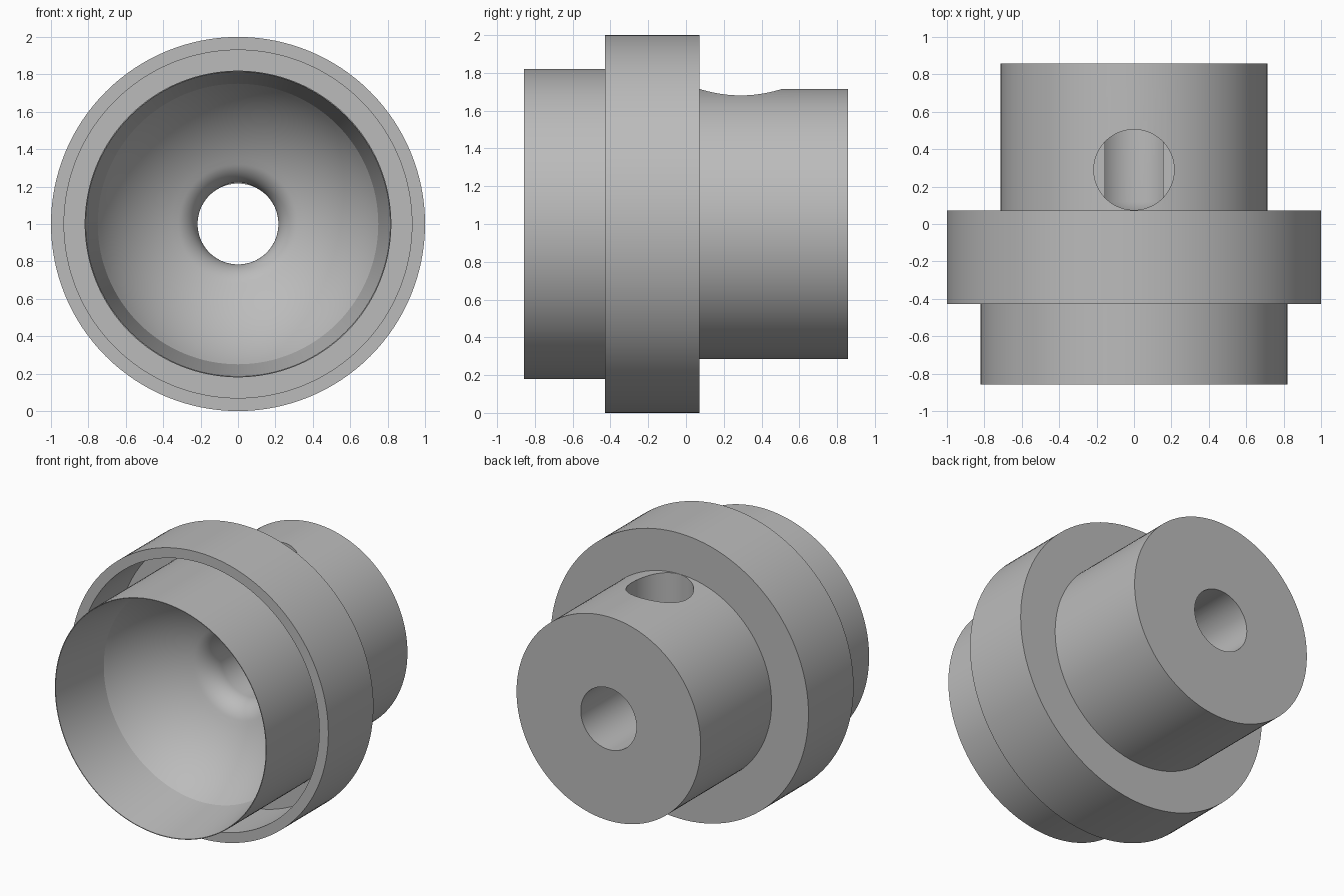
import bpy, bmesh
from math import sin, cos, radians, asin, sqrt, pi
from mathutils import Vector

cube = bpy.data.objects.get("Cube")
if cube:
    bpy.data.objects.remove(cube)

AXIS = Vector((0, 0, 1))
BACK, FLANGE_FRONT, FLANGE_BACK = 0.857, -0.428, 0.072
BORE = 0.216

grey = bpy.data.materials.new("plain grey")
grey.use_nodes = True
colour = (0.5, 0.5, 0.5, 1)
grey.diffuse_color = colour
grey.node_tree.nodes["Principled BSDF"].inputs["Base Color"].default_value = colour


def new_object(name, bm):
    bmesh.ops.recalc_face_normals(bm, faces=bm.faces)
    mesh = bpy.data.meshes.new(name)
    bm.to_mesh(mesh)
    bm.free()
    mesh.materials.append(grey)
    obj = bpy.data.objects.new(name, mesh)
    bpy.context.collection.objects.link(obj)
    return obj


def lathe(name, profile, steps=128):
    """Turn a closed (radius, y) profile around the long axis."""
    bm = bmesh.new()
    verts = [bm.verts.new((r, y, AXIS.z)) for r, y in profile]
    edges = [bm.edges.new((a, b)) for a, b in zip(verts, verts[1:] + verts[:1])]
    bmesh.ops.spin(bm, geom=verts + edges, cent=AXIS, axis=(0, 1, 0),
                   angle=2 * pi, steps=steps, use_merge=True)
    bmesh.ops.remove_doubles(bm, verts=bm.verts, dist=0.0001)
    return new_object(name, bm)


def arc(r, y, radius, start, end, steps):
    """Points on an arc; the angle is measured from the +y direction."""
    angles = [start + (end - start) * i / steps for i in range(steps + 1)]
    return [(r + radius * sin(a), y + radius * cos(a)) for a in angles]


# Spherical bowl inside the cup, rounded over into the bore
bowl_radius, bowl_y = 0.857, -0.83
bowl_edge, bowl_end = asin(0.75 / bowl_radius), asin(0.32 / bowl_radius)
bowl = arc(0, bowl_y, bowl_radius, bowl_edge, bowl_end, 16)
fillet = (0.32 - BORE) / (1 - sin(bowl_end))
fillet_y = bowl[-1][1] + fillet * cos(bowl_end)
lip = arc(BORE + fillet, fillet_y, fillet, pi + bowl_end, 1.5 * pi, 16)[1:]

# Outside outline, with the ring groove between cup and flange
outline = [
    (BORE, BACK), (0.714, BACK), (0.714, FLANGE_BACK),
    (1, FLANGE_BACK), (1, FLANGE_FRONT),
    (0.93, FLANGE_FRONT), (0.93, 0), (0.82, 0),
    (0.82, -BACK), (0.815, -BACK),
]
body = lathe("flanged_cup_body", outline + bowl + lip)

# Blind round hole drilled down through the rear hub
bm = bmesh.new()
bmesh.ops.create_cone(bm, cap_ends=True, segments=96, radius1=0.215,
                      radius2=0.215, depth=0.8)
bmesh.ops.translate(bm, verts=bm.verts, vec=(0, 0.29, 1.149 + 0.4))
drill = new_object("hub_hole_cutter", bm)
drill.hide_render = True

cut = body.modifiers.new("hub hole", "BOOLEAN")
cut.object = drill
cut.operation = "DIFFERENCE"
cut.solver = "EXACT"

bpy.ops.object.select_all(action="DESELECT")
body.select_set(True)
bpy.context.view_layer.objects.active = body
bpy.ops.object.modifier_apply(modifier=cut.name)
bpy.data.objects.remove(drill)
bpy.ops.object.shade_smooth_by_angle(angle=radians(15))
